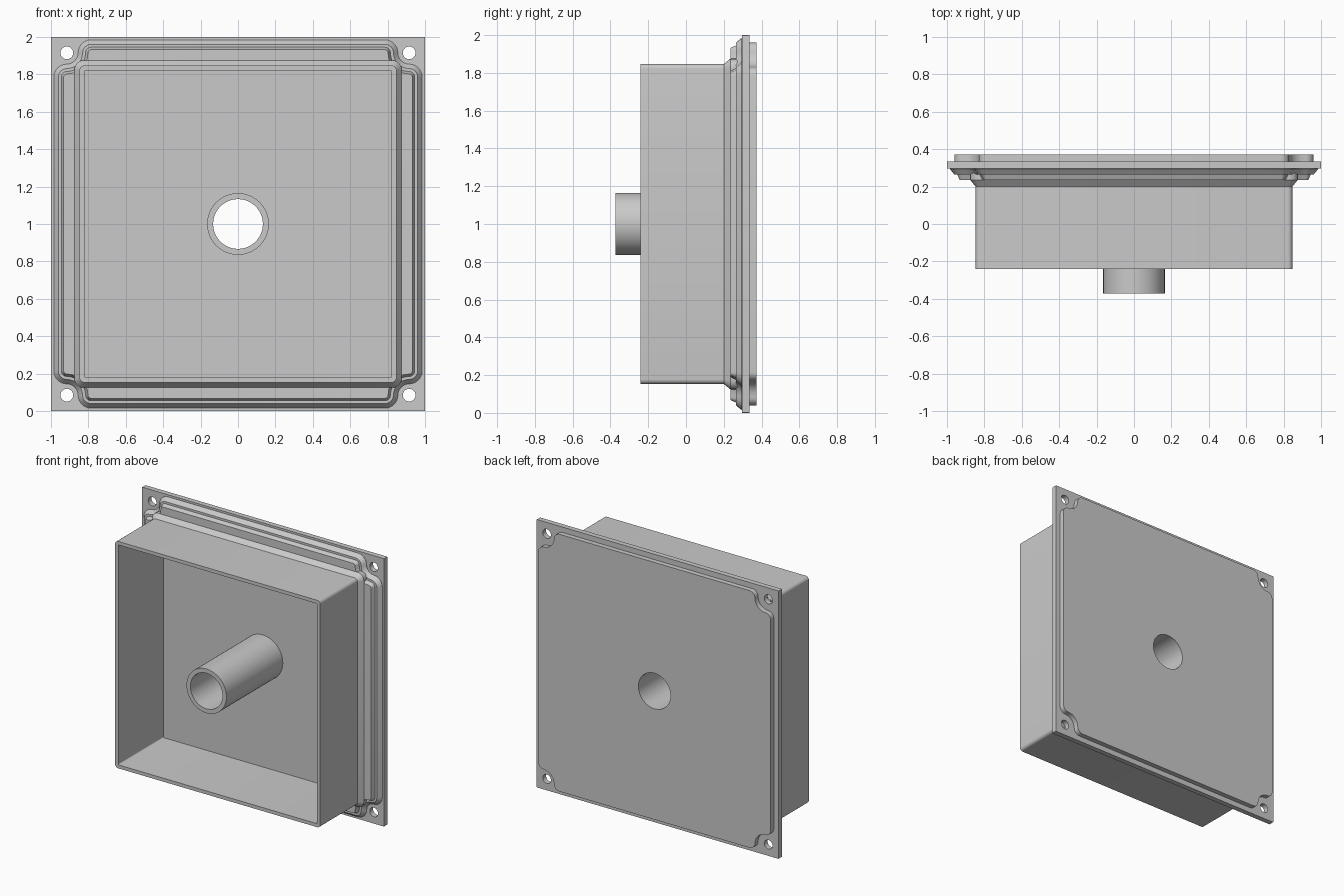
import bpy, bmesh, math

if "Cube" in bpy.data.objects:
    bpy.data.objects.remove(bpy.data.objects["Cube"], do_unlink=True)

grey = bpy.data.materials.new("plain_grey")
grey.use_nodes = True
colour = (0.59, 0.59, 0.59, 1)
grey.diffuse_color = colour
grey.node_tree.nodes["Principled BSDF"].inputs["Base Color"].default_value = colour

MID = 1.0  # height of the centre axis


def arc(cx, cz, r, start, end, n=6):
    return [(cx + r * math.cos(math.radians(start + (end - start) * i / n)),
             cz + r * math.sin(math.radians(start + (end - start) * i / n)))
            for i in range(n + 1)]


def four_corners(corner):
    """Repeat one corner's points by quarter turns."""
    pts, loop = corner, []
    for _ in range(4):
        loop += pts
        pts = [(-z, x) for x, z in pts]
    return loop


def rounded(h, r):
    return four_corners(arc(h - r, h - r, r, 0, 90))


def circle(r, n=48):
    return arc(0, 0, r, 0, 360, n)[:-1]


def notched(inset):
    """Square outline with scooped corners, offset inwards."""
    h, c, r, q = 0.985 - inset, 0.855 - inset, 0.07 - inset, 0.06 + inset
    return four_corners(arc(h - r, c - r, r, 0, 90)
                        + arc(c + q, c + q, q, 270, 180)
                        + arc(c - r, h - r, r, 0, 90))


def loft(name, rings, closed=False, centre=(0, MID)):
    """Skin a list of (outline, y) rings, capped or joined end to start."""
    bm = bmesh.new()
    rows = [[bm.verts.new((centre[0] + x, y, centre[1] + z)) for x, z in pts]
            for pts, y in rings]
    pairs = list(zip(rows, rows[1:]))
    if closed:
        pairs.append((rows[-1], rows[0]))
    else:
        bm.faces.new(rows[0])
        bm.faces.new(rows[-1])
    for a, b in pairs:
        n = len(a)
        for i in range(n):
            j = (i + 1) % n
            bm.faces.new((a[i], a[j], b[j], b[i]))
    bmesh.ops.recalc_face_normals(bm, faces=bm.faces)
    mesh = bpy.data.meshes.new(name)
    bm.to_mesh(mesh)
    bm.free()
    mesh.materials.append(grey)
    ob = bpy.data.objects.new(name, mesh)
    bpy.context.collection.objects.link(ob)
    return ob


def select(ob):
    bpy.ops.object.select_all(action='DESELECT')
    ob.select_set(True)
    bpy.context.view_layer.objects.active = ob


def cut(ob, cutters):
    select(ob)
    for c in cutters:
        mod = ob.modifiers.new("cut", 'BOOLEAN')
        mod.operation = 'DIFFERENCE'
        mod.solver = 'EXACT'
        mod.object = c
        bpy.ops.object.modifier_apply(modifier=mod.name)


# Mounting plate, raised back panel and stepped front pad
plate = loft("mounting_plate", [(rounded(1, 0.004), 0.296), (rounded(1, 0.004), 0.335)])
panel = loft("back_panel", [(notched(0.025), 0.33), (notched(0.025), 0.372)])
pad = loft("stepped_pad", [(notched(0), 0.31), (notched(0), 0.295), (notched(0.024), 0.265),
                           (notched(0.04), 0.265), (notched(0.053), 0.235)])

# Open box with a flared foot and straight inner walls
box = loft("open_box", [(rounded(0.875, 0.05), 0.31), (rounded(0.875, 0.05), 0.235),
                        (rounded(0.847, 0.025), 0.2), (rounded(0.847, 0.025), -0.24),
                        (rounded(0.821, 0.008), -0.24), (rounded(0.821, 0.008), 0.293)])

# Central pipe, running right through to the back
pipe = loft("centre_pipe", [(circle(0.165), -0.372), (circle(0.165), 0.3),
                            (circle(0.15), 0.3), (circle(0.15), 0.372),
                            (circle(0.133), 0.372), (circle(0.133), -0.372)], closed=True)

# Cutters for the bore, cavity and screw holes
bore = loft("bore_cutter", [(circle(0.15), 0.1), (circle(0.15), 0.5)])
cavity = loft("cavity_cutter", [(rounded(0.835, 0.012), 0.1), (rounded(0.835, 0.012), 0.4)])
screws = [loft("screw_cutter", [(circle(0.034, 24), 0.2), (circle(0.034, 24), 0.5)],
               centre=(sx * 0.915, MID + sz * 0.915))
          for sx in (-1, 1) for sz in (-1, 1)]
cut(plate, [bore] + screws)
cut(panel, [bore])
cut(pad, [cavity])
cut(box, [bore])
for c in [bore, cavity] + screws:
    bpy.data.objects.remove(c, do_unlink=True)

# Smooth the rounded parts, keeping the edges sharp
for ob in (plate, panel, pad, box, pipe):
    select(ob)
    bpy.ops.object.shade_smooth_by_angle(angle=math.radians(25))
